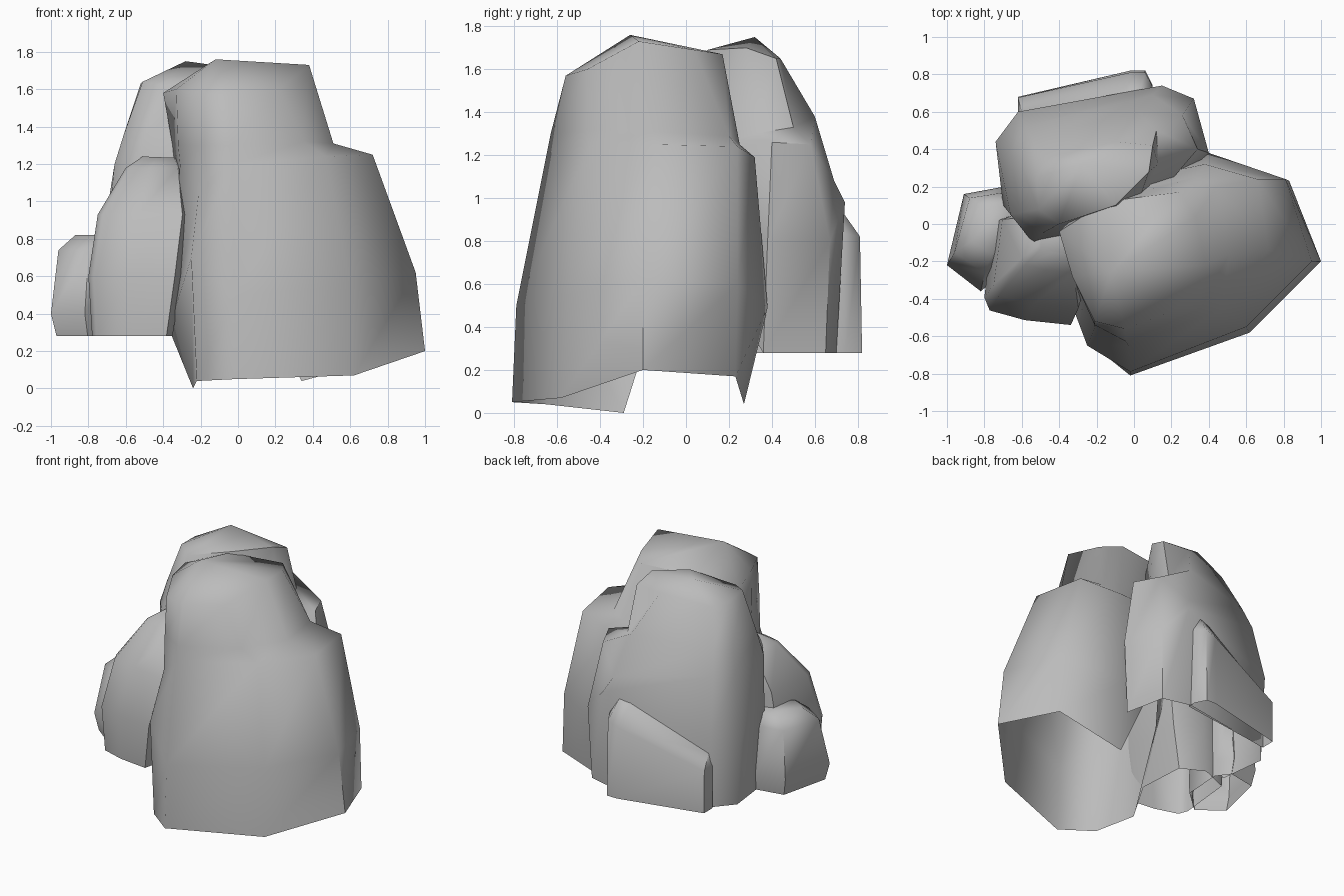
import bpy
import bmesh
import math

# Remove the default cube
default_cube = bpy.data.objects.get("Cube")
if default_cube:
    bpy.data.objects.remove(default_cube, do_unlink=True)

# Single stone colour
stone = bpy.data.materials.new("stone_grey")
stone.use_nodes = True
colour = (.5, .5, .5, 1)
stone.diffuse_color = colour
stone.node_tree.nodes["Principled BSDF"].inputs["Base Color"].default_value = colour


def build_rock(name, rings, peak=None):
    """Skin rings of points from bottom to top, closed by a flat top or a fan to a peak."""
    bm = bmesh.new()
    rings = [[bm.verts.new(point) for point in ring] for ring in rings]
    count = len(rings[0])

    # Side walls; the underside stays open
    for lower, upper in zip(rings, rings[1:]):
        for i in range(count):
            j = (i + 1) % count
            bm.faces.new((lower[i], lower[j], upper[j], upper[i]))

    # Worn top
    top = rings[-1]
    if peak:
        tip = bm.verts.new(peak)
        for i in range(count):
            bm.faces.new((top[i], top[(i + 1) % count], tip))
    else:
        bm.faces.new(top)
    bmesh.ops.recalc_face_normals(bm, faces=bm.faces[:])

    mesh = bpy.data.meshes.new(name)
    bm.to_mesh(mesh)
    bm.free()
    mesh.materials.append(stone)
    rock = bpy.data.objects.new(name, mesh)
    bpy.context.collection.objects.link(rock)
    bpy.ops.object.select_all(action="DESELECT")
    rock.select_set(True)
    bpy.context.view_layer.objects.active = rock
    bpy.ops.object.shade_smooth_by_angle(angle=math.radians(60))


def fit(value, low, high, new_low, new_high):
    """Map a value from one range onto another."""
    return new_low + (value - low) / (high - low) * (new_high - new_low)


def scaled_rings(outline, levels):
    """Fit an outline to levels of (z, x tilt, x min, x max, y min, y max)."""
    xs, ys = zip(*outline)
    rings = []
    for z, tilt, left, right, front, back in levels:
        ring = []
        for px, py in outline:
            x = fit(px, min(xs), max(xs), left, right)
            y = fit(py, min(ys), max(ys), front, back)
            ring.append((x, y, z + tilt * x))
        rings.append(ring)
    return rings


# Tall main boulder, one ridge per line from foot to rim, stepped on one side
main_ridges = [
    # front
    [(-.02, -.81, .05), (-.02, -.79, .5), (-.03, -.65, 1.2), (-.04, -.63, 1.3), (-.05, -.56, 1.57)],
    [(.62, -.58, .07), (.6, -.55, .55), (.47, -.45, 1.24), (.35, -.46, 1.32), (.22, -.46, 1.6)],
    # stepped side
    [(1, -.2, .2), (.95, -.2, .62), (.72, -.14, 1.25), (.51, -.16, 1.31), (.38, -.22, 1.73)],
    [(.83, .23, .17), (.81, .24, .6), (.66, .24, 1.24), (.44, .2, 1.29), (.33, .04, 1.69)],
    # back, torn away where the other boulder covers it
    [(.34, .27, .04), (.4, .38, .49), (.38, .32, 1.19), (.33, .25, 1.25), (.24, .17, 1.67)],
    [(-.05, .2, .8), (-.1, .2, .95), (-.2, .2, 1.2), (-.2, .15, 1.3), (-.15, .12, 1.66)],
    # plain side
    [(-.27, -.1, .6), (-.34, -.08, .85), (-.34, -.05, 1.2), (-.35, -.04, 1.3), (-.4, -.04, 1.58)],
    [(-.24, -.29, 0), (-.37, -.33, .32), (-.31, -.3, 1.2), (-.32, -.3, 1.3), (-.33, -.28, 1.6)],
    [(-.22, -.65, .04), (-.25, -.65, .7), (-.21, -.55, 1.05), (-.21, -.54, 1.3), (-.21, -.52, 1.57)],
]
build_rock("main_boulder", list(zip(*main_ridges)), (-.12, -.26, 1.76))

# Broad boulder behind, with a small step on one side
back_ridges = [
    # stepped side
    [(.36, .36, .28), (.4, .38, .8), (.34, .4, 1.26), (.13, .32, 1.3), (.08, .28, 1.7)],
    [(.3, .65, .28), (.32, .67, .8), (.26, .58, 1.25), (.12, .5, 1.33), (.1, .42, 1.65)],
    # back
    [(.1, .7, .28), (.15, .74, .98), (.1, .69, 1.08), (.02, .6, 1.38), (-.1, .44, 1.65)],
    [(-.6, .58, .28), (-.62, .6, .8), (-.58, .52, 1.2), (-.54, .46, 1.36), (-.45, .36, 1.61)],
    # plain side
    [(-.72, .44, .28), (-.74, .44, .7), (-.66, .38, 1.2), (-.61, .33, 1.36), (-.52, .25, 1.63)],
    [(-.68, .1, .28), (-.7, .1, .8), (-.66, .05, 1.2), (-.61, .06, 1.36), (-.51, .08, 1.64)],
    # front, torn away behind the other rocks
    [(-.5, -.02, .75), (-.54, -.09, .9), (-.54, -.1, 1.2), (-.49, -.05, 1.36), (-.4, 0, 1.62)],
    [(0, 0, .85), (0, 0, 1), (0, 0, 1.2), (0, .05, 1.36), (-.1, .1, 1.69)],
]
build_rock("back_boulder", list(zip(*back_ridges)), (-.28, .32, 1.75))

# Sloping slab leaning on the rear
build_rock("rear_slab", scaled_rings(
    [(-.62, .68), (-.62, .58), (.1, .68), (.1, .74), (.06, .82), (-.02, .82)],
    [(.28, 0, -.62, .1, .58, .82),
     (.8, .35, -.62, .1, .58, .81),
     (.98, .5, -.6, .06, .53, .69)]))

# Medium rock at the front side
build_rock("side_rock", scaled_rings(
    [(-.8, -.37), (-.77, -.45), (-.57, -.51), (-.31, -.54), (-.27, -.37),
     (-.3, .1), (-.5, .2), (-.75, .1)],
    [(.28, 0, -.78, -.35, -.52, .1),
     (.6, 0, -.8, -.3, -.54, .1),
     (.93, 0, -.75, -.26, -.45, .1),
     (1.18, 0, -.6, -.3, -.26, .08),
     (1.22, -.04, -.51, -.33, -.16, .05)]))

# Small outer rock
build_rock("small_rock", scaled_rings(
    [(-.9, .16), (-1, -.22), (-.8, -.36), (-.6, -.2), (-.58, .1), (-.66, .2)],
    [(.28, 0, -.97, -.62, -.34, .18),
     (.4, 0, -1, -.62, -.36, .2),
     (.74, 0, -.96, -.62, -.26, .17),
     (.82, 0, -.87, -.64, -.16, .12)]))
